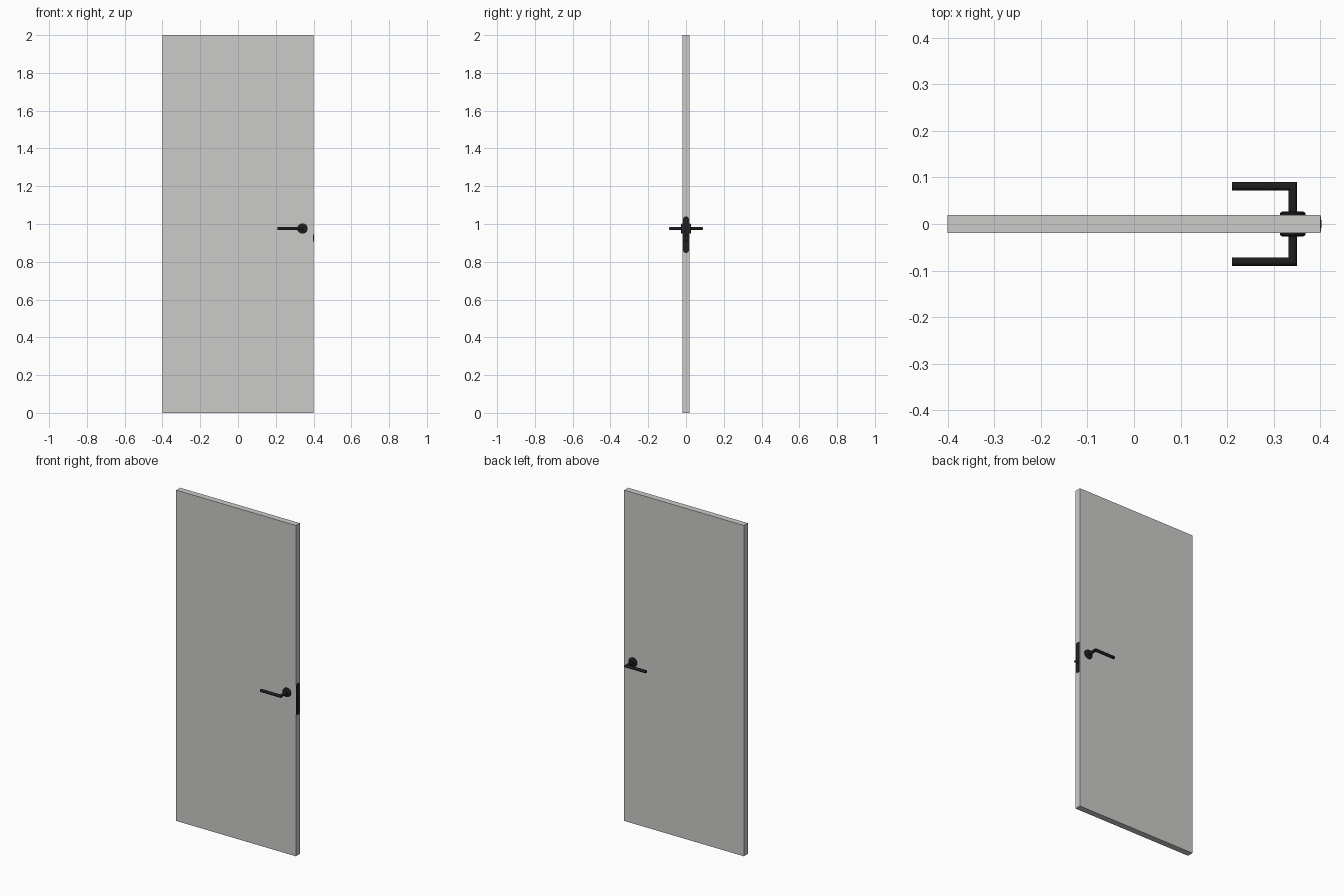
import bpy, bmesh, math
from mathutils import Matrix

if "Cube" in bpy.data.objects:
    bpy.data.objects.remove(bpy.data.objects["Cube"])

HX, HZ = 0.341, 0.976   # handle axis on the door
T = 0.0188              # half door thickness


def material(name, rgb):
    m = bpy.data.materials.new(name)
    m.diffuse_color = (*rgb, 1)
    m.use_nodes = True
    m.node_tree.nodes["Principled BSDF"].inputs["Base Color"].default_value = m.diffuse_color
    return m


grey = material("warm grey", (0.60, 0.60, 0.585))
black = material("matt black", (0.013, 0.013, 0.013))


def add_object(name, bm, mat, smooth=False):
    bmesh.ops.recalc_face_normals(bm, faces=bm.faces[:])
    me = bpy.data.meshes.new(name)
    bm.to_mesh(me)
    bm.free()
    me.materials.append(mat)
    ob = bpy.data.objects.new(name, me)
    bpy.context.collection.objects.link(ob)
    if smooth:
        bpy.ops.object.select_all(action='DESELECT')
        ob.select_set(True)
        bpy.context.view_layer.objects.active = ob
        bpy.ops.object.shade_smooth_by_angle(angle=math.radians(35))
    return ob


def loft(rings):
    """Joins equal rings of points and caps both ends."""
    bm = bmesh.new()
    vs = [[bm.verts.new(p) for p in r] for r in rings]
    n = len(vs[0])
    for a, b in zip(vs, vs[1:]):
        for i in range(n):
            j = (i + 1) % n
            bm.faces.new((a[i], a[j], b[j], b[i]))
    bm.faces.new(vs[0])
    bm.faces.new(vs[-1])
    return bm


def stadium(x, half_y, z0, z1, n=12):
    """Upright slot outline with round ends, in the plane x."""
    pts = []
    for zc, start in ((z1 - half_y, 0), (z0 + half_y, math.pi)):
        for i in range(n + 1):
            a = start + math.pi * i / n
            pts.append((x, half_y * math.cos(a), zc + half_y * math.sin(a)))
    return pts


# door leaf
bm = bmesh.new()
bmesh.ops.create_cube(bm, size=1, matrix=Matrix.Translation((0, 0, 1)) @ Matrix.Diagonal((0.8, 2 * T, 2, 1)))
add_object("door_leaf", bm, grey)

# rosette and mitred lever on each side
N = 32
angles = [2 * math.pi * i / N for i in range(N)]
for side, s in (("front", -1), ("back", 1)):
    rose = [[(HX + r * math.cos(a), s * y, HZ + r * math.sin(a)) for a in angles]
            for r, y in ((0.0275, T - 0.002), (0.0275, 0.0235), (0.023, 0.0265))]
    add_object(side + "_rosette", loft(rose), black, True)

    r, yc, xe = 0.009, 0.081, 0.21
    uv = [(r * math.cos(a), HZ + r * math.sin(a)) for a in angles]
    lever = [[(HX + u, s * T, z) for u, z in uv],
             [(HX + u, s * (yc + u), z) for u, z in uv],
             [(xe, s * (yc + u), z) for u, z in uv]]
    add_object(side + "_lever", loft(lever), black, True)

# lock plate and latch bolt on the door edge
add_object("lock_plate", loft([stadium(x, 0.016, 0.847, 1.04) for x in (0.398, 0.401)]), black, True)
add_object("latch_bolt", loft([stadium(0.399, 0.009, 0.904, 0.946),
                               stadium(0.403, 0.008, 0.909, 0.941)]), black, True)
